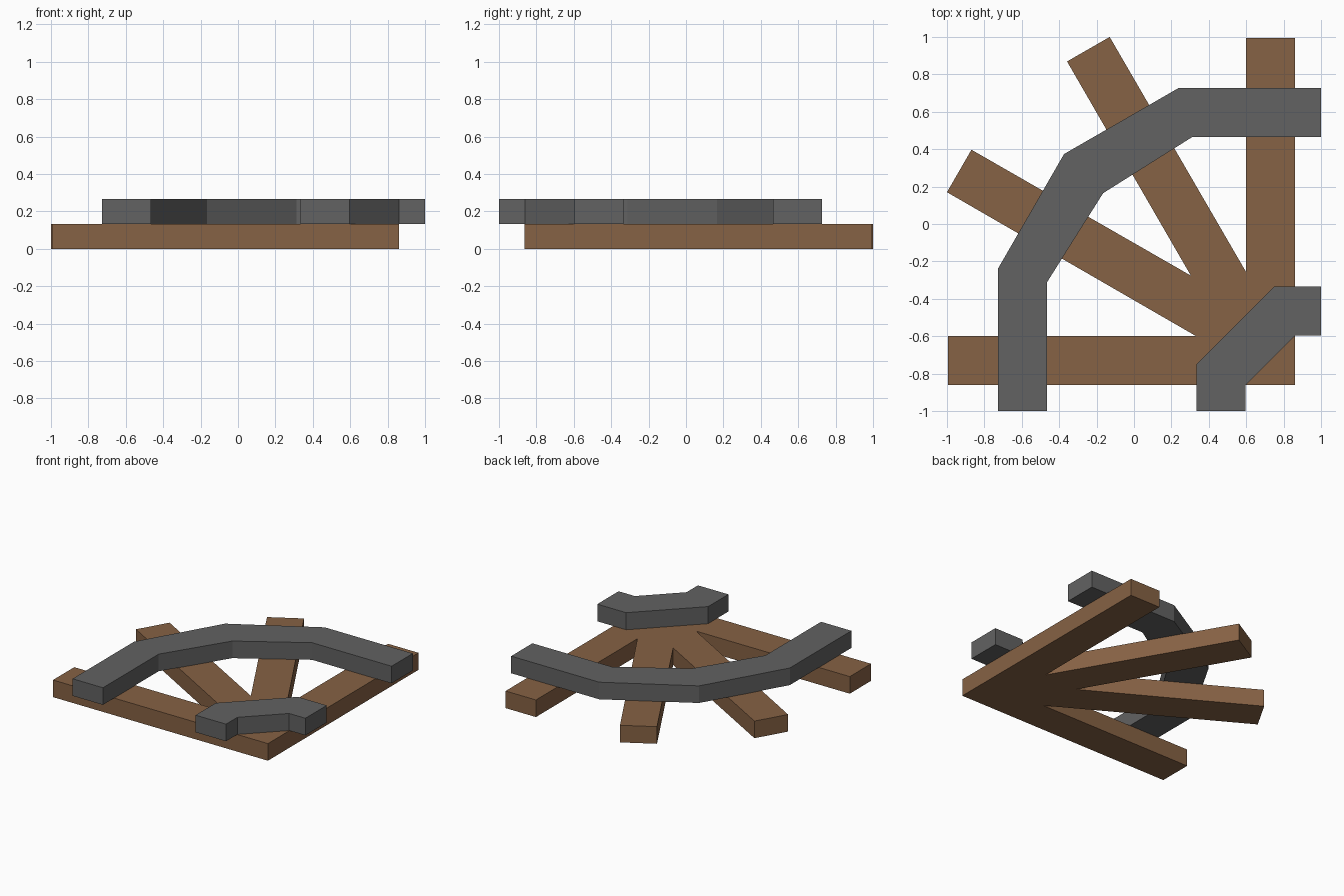
import bpy, bmesh

if "Cube" in bpy.data.objects:
    bpy.data.objects.remove(bpy.data.objects["Cube"])

T = 0.1335  # thickness of each layer


def material(name, rgb):
    m = bpy.data.materials.new(name)
    m.diffuse_color = (*rgb, 1)
    m.use_nodes = True
    m.node_tree.nodes["Principled BSDF"].inputs["Base Color"].default_value = m.diffuse_color
    return m


wood = material("brown wood", (0.24, 0.122, 0.058))
metal = material("dark grey", (0.122, 0.122, 0.122))


def slab(name, outline, z, mat):
    """Extrude a flat outline upward by one layer thickness."""
    bm = bmesh.new()
    face = bm.faces.new([bm.verts.new((x, y, z)) for x, y in outline])
    top = bmesh.ops.extrude_face_region(bm, geom=[face])["geom"]
    bmesh.ops.translate(bm, vec=(0, 0, T),
                        verts=[v for v in top if isinstance(v, bmesh.types.BMVert)])
    bmesh.ops.recalc_face_normals(bm, faces=bm.faces)
    mesh = bpy.data.meshes.new(name)
    bm.to_mesh(mesh)
    bm.free()
    mesh.materials.append(mat)
    ob = bpy.data.objects.new(name, mesh)
    bpy.context.collection.objects.link(ob)
    return ob


def mirrored(points):
    """Reflect a half path across the diagonal y = -x."""
    return points + [(-y, -x) for x, y in reversed(points) if abs(x + y) > 1e-6]


# Four fanned beams joined at the corner
slab("fan_beams", [
    (0.862, -0.862), (0.862, 0.994), (0.6, 0.994), (0.6, -0.258),
    (-0.13, 1.0), (-0.358, 0.869), (0.304, -0.276),
    (-0.869, 0.397), (-1.0, 0.17), (0.333, -0.6),
    (-0.994, -0.6), (-0.994, -0.862)], 0, wood)

# Large faceted arc lying over the beams
outer = mirrored([(1, 0.728), (0.24, 0.728), (-0.374, 0.374 + 1e-4)][:2] + [(-0.374, 0.374)])
inner = mirrored([(1, 0.466), (0.313, 0.466), (-0.165, 0.165)])
slab("large_arc", outer + inner[::-1], T, metal)

# Small arc near the hub
outer = mirrored([(1, -0.334), (0.751, -0.334)])
inner = mirrored([(1, -0.597), (0.86, -0.597)])
slab("small_arc", outer + inner[::-1], T, metal)
